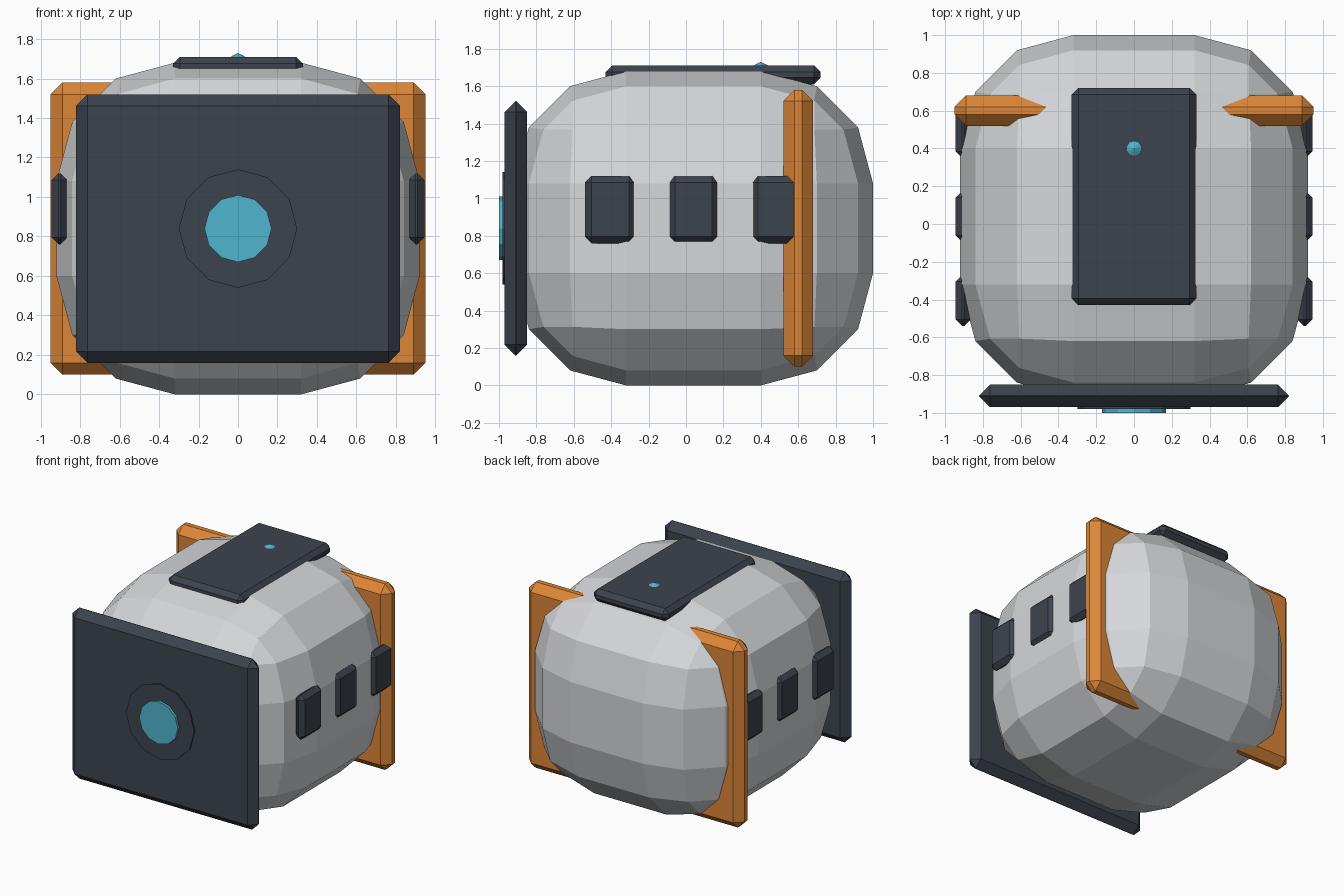
import bpy
import math

cube = bpy.data.objects.get("Cube")
if cube:
    bpy.data.objects.remove(cube, do_unlink=True)


def material(name, rgb):
    mat = bpy.data.materials.new(name)
    mat.use_nodes = True
    colour = (*rgb, 1)
    mat.diffuse_color = colour
    mat.node_tree.nodes["Principled BSDF"].inputs["Base Color"].default_value = colour
    return mat


GREY = material("light grey", (0.66, 0.68, 0.70))
DARK = material("dark slate", (0.046, 0.056, 0.076))
ORANGE = material("orange", (0.72, 0.24, 0.038))
CYAN = material("cyan", (0.08, 0.46, 0.62))


def finish(name, mat):
    obj = bpy.context.object
    obj.name = name
    obj.data.materials.append(mat)
    return obj


def bevelled_box(name, mat, centre, size, bevel, segments=1):
    bpy.ops.mesh.primitive_cube_add(size=1, location=centre)
    obj = finish(name, mat)
    obj.scale = size
    bpy.ops.object.transform_apply(location=False, rotation=False, scale=True)
    mod = obj.modifiers.new("Bevel", 'BEVEL')
    mod.width = bevel
    mod.segments = segments
    bpy.ops.object.modifier_apply(modifier=mod.name)
    return obj


def front_disc(name, mat, radius, front_y):
    back_y = -0.93
    bpy.ops.mesh.primitive_cylinder_add(
        vertices=12, radius=radius, depth=back_y - front_y,
        location=(0, (front_y + back_y) / 2, 0.84), rotation=(math.pi / 2, 0, 0))
    return finish(name, mat)


# Rounded hull
bevelled_box("hull", GREY, (0, 0.04, 0.84), (1.84, 1.92, 1.68), 0.6, 3)

# Front plate with hub and lens
bevelled_box("front_plate", DARK, (0, -0.91, 0.84), (1.64, 0.12, 1.36), 0.058)
front_disc("front_hub", DARK, 0.3, -0.98)
front_disc("front_lens", CYAN, 0.17, -1.0)

# Rear frame, emerging from the hull at its four corners
bevelled_box("rear_frame", ORANGE, (0, 0.6, 0.84), (1.9, 0.16, 1.48), 0.06)

# Roof plate with a small beacon
bevelled_box("roof_plate", DARK, (0, 0.145, 1.66), (0.66, 1.15, 0.10), 0.035)
bpy.ops.mesh.primitive_cone_add(vertices=10, radius1=0.048, radius2=0,
                                depth=0.025, location=(0, 0.4, 1.7175))
finish("roof_beacon", CYAN)

# Three windows on each side
for side, x in (("left", 0.905), ("right", -0.905)):
    for place, y in (("front", -0.405), ("middle", 0.04), ("rear", 0.485)):
        bevelled_box(f"{side}_{place}_window", DARK, (x, y, 0.94), (0.08, 0.27, 0.36), 0.035)
